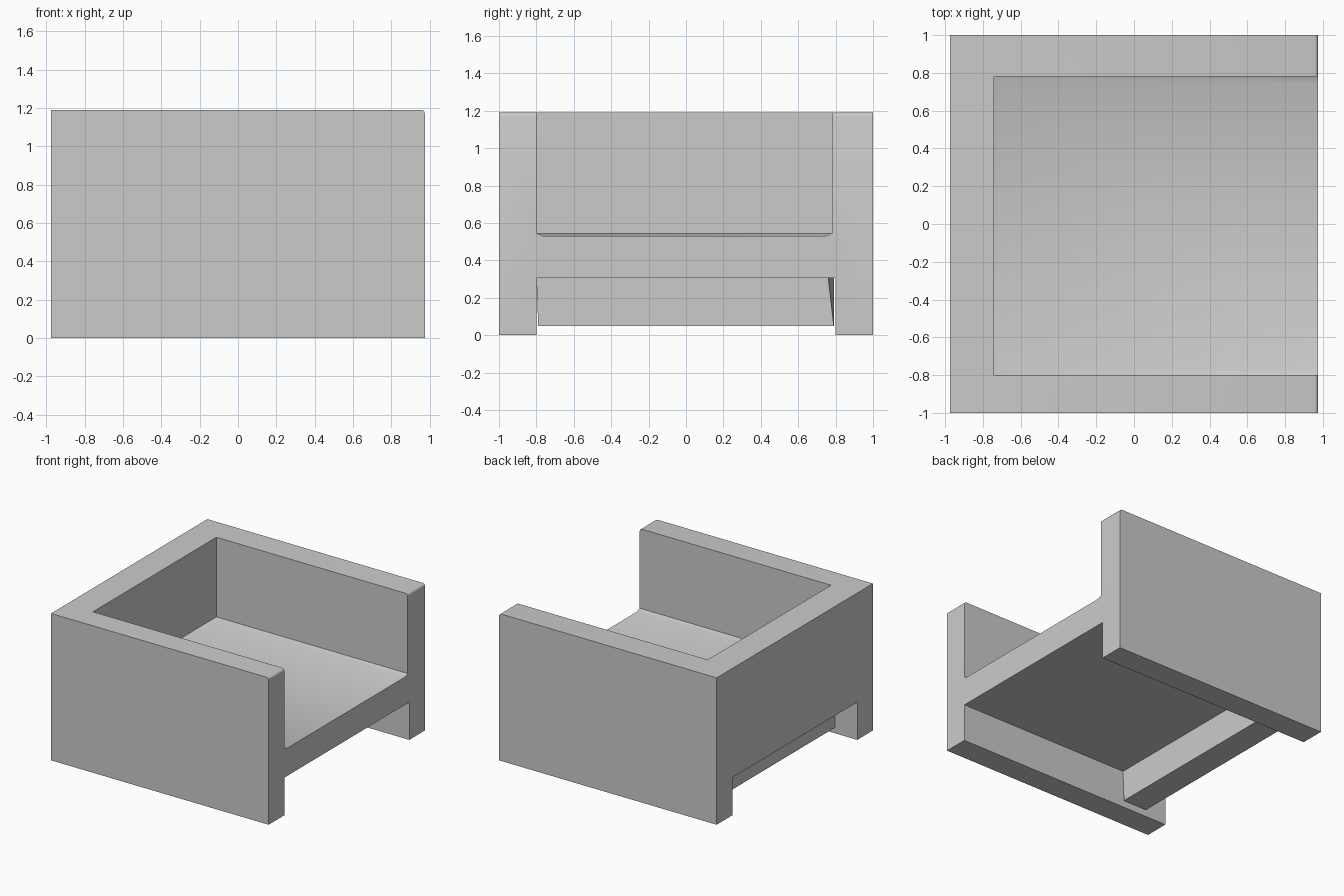
import bpy
import bmesh
import math

if "Cube" in bpy.data.objects:
    bpy.data.objects.remove(bpy.data.objects["Cube"])


def loft(name, loops):
    """Closed solid through a stack of equal-length point loops."""
    bm = bmesh.new()
    rings = [[bm.verts.new(p) for p in loop] for loop in loops]
    for a, b in zip(rings, rings[1:]):
        n = len(a)
        for i in range(n):
            j = (i + 1) % n
            bm.faces.new((a[i], a[j], b[j], b[i]))
    bm.faces.new(rings[0][::-1])
    bm.faces.new(rings[-1])
    bmesh.ops.recalc_face_normals(bm, faces=bm.faces)
    mesh = bpy.data.meshes.new(name)
    bm.to_mesh(mesh)
    bm.free()
    obj = bpy.data.objects.new(name, mesh)
    bpy.context.collection.objects.link(obj)
    return obj


def rect(x0, x1, y0, y1, z):
    return [(x0, y0, z), (x1, y0, z), (x1, y1, z), (x0, y1, z)]


def carve(obj, cutter):
    cutter.hide_render = True
    mod = obj.modifiers.new("carve", 'BOOLEAN')
    mod.operation = 'DIFFERENCE'
    mod.solver = 'EXACT'
    mod.object = cutter
    bpy.context.view_layer.objects.active = obj
    bpy.ops.object.modifier_apply(modifier=mod.name)
    bpy.data.objects.remove(cutter)


HALF_X, HEIGHT, ROUND = 0.975, 1.19, 0.02

# Outer block: side profile with a rounded top front edge, run across the width
profile = [(-HALF_X, 0), (HALF_X, 0)]
for i in range(4):
    a = math.radians(30 * i)
    profile.append((HALF_X - ROUND + ROUND * math.cos(a),
                    HEIGHT - ROUND + ROUND * math.sin(a)))
profile.append((-HALF_X, HEIGHT))
body = loft("armchair_body", [[(x, y, z) for x, z in profile] for y in (-1, 1)])

# Sitting space: open at the front and top, chamfered where it meets the seat
carve(body, loft("seat_cutter", [
    rect(-0.70, 1.3, -0.765, 0.745, 0.53),
    rect(-0.74, 1.3, -0.80, 0.78, 0.545),
    rect(-0.74, 1.3, -0.80, 0.78, 1.5)]))

# Open tunnel under the seat, leaving the two side panels as legs
carve(body, loft("underside_cutter", [
    rect(-1.3, 1.3, -0.80, 0.80, -0.2),
    rect(-1.3, 1.3, -0.80, 0.80, 0.305)]))

body.select_set(True)
bpy.ops.object.shade_smooth_by_angle(angle=math.radians(32))

# Cross rail below the back, slightly skewed at its ends
loft("back_rail", [
    rect(-0.78, -0.565, -0.79, 0.79, 0.05),
    [(-0.78, -0.80, 0.31), (-0.565, -0.80, 0.31),
     (-0.565, 0.76, 0.31), (-0.78, 0.79, 0.31)]])
